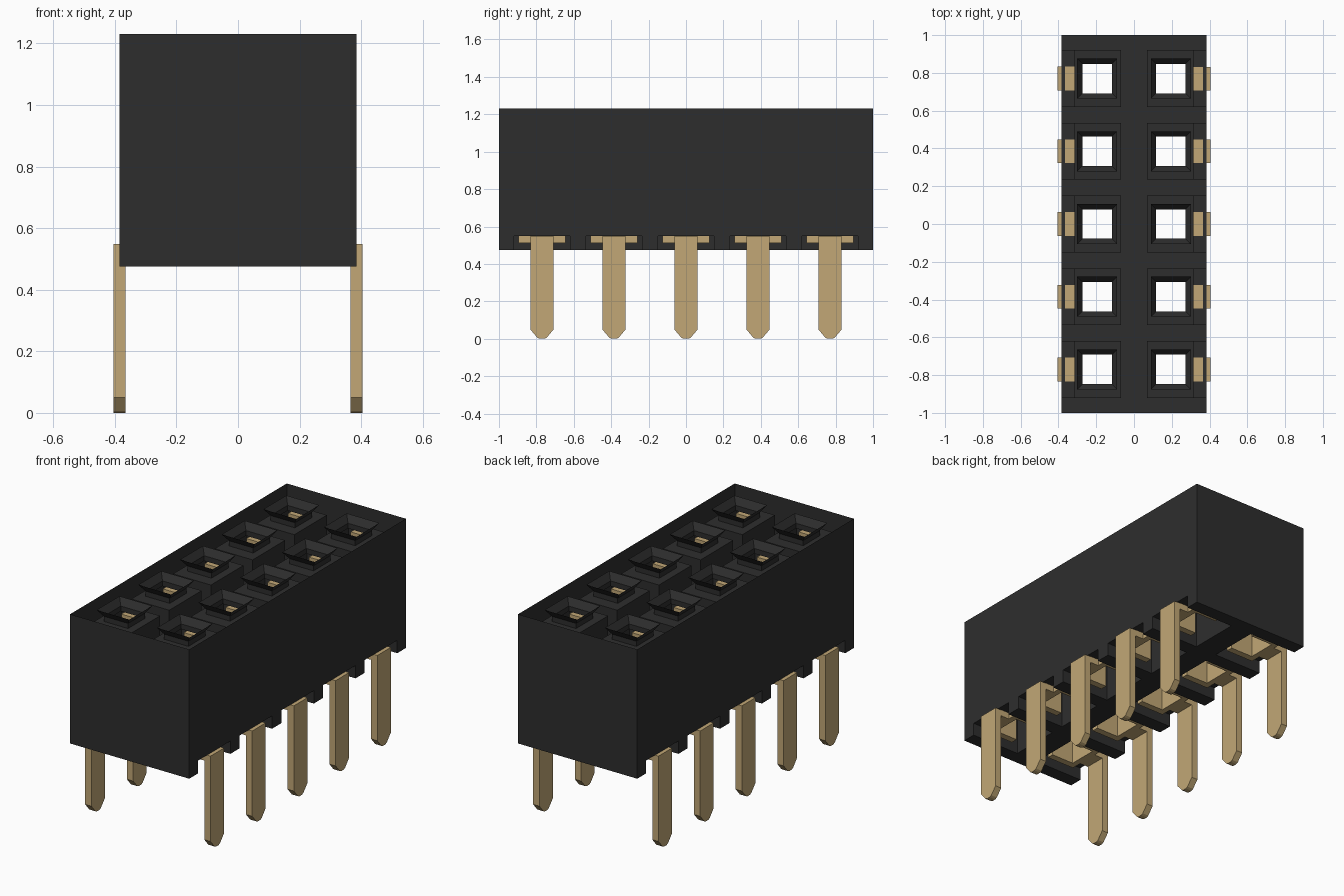
import bpy
import bmesh
from mathutils import Matrix

cube = bpy.data.objects.get("Cube")
if cube:
    bpy.data.objects.remove(cube, do_unlink=True)

PITCH = 0.385
COL_X = 0.195
ROWS = [PITCH * i for i in range(-2, 3)]
CELLS = [(s, y) for s in (-1, 1) for y in ROWS]
BOTTOM, TOP = 0.475, 1.23


def material(name, color, metallic=0.0):
    mat = bpy.data.materials.new(name)
    mat.use_nodes = True
    mat.diffuse_color = color
    bsdf = mat.node_tree.nodes["Principled BSDF"]
    bsdf.inputs["Base Color"].default_value = color
    bsdf.inputs["Roughness"].default_value = 0.6
    return mat


black = material("black plastic", (0.027, 0.027, 0.027, 1))
gold = material("gold metal", (0.54, 0.39, 0.18, 1))


def make_object(name, bm, mat):
    bmesh.ops.recalc_face_normals(bm, faces=bm.faces)
    mesh = bpy.data.meshes.new(name)
    bm.to_mesh(mesh)
    bm.free()
    mesh.materials.append(mat)
    obj = bpy.data.objects.new(name, mesh)
    bpy.context.collection.objects.link(obj)
    return obj


def loft(bm, rings):
    """Closed solid through a list of equal-length point rings."""
    loops = [[bm.verts.new(p) for p in ring] for ring in rings]
    n = len(loops[0])
    for a, b in zip(loops, loops[1:]):
        for i in range(n):
            j = (i + 1) % n
            bm.faces.new((a[i], a[j], b[j], b[i]))
    bm.faces.new(loops[0][::-1])
    bm.faces.new(loops[-1])


def box(bm, x0, x1, y0, y1, z0, z1):
    loft(bm, [[(x0, y0, z), (x1, y0, z), (x1, y1, z), (x0, y1, z)] for z in (z0, z1)])


# Cutter for the contact cavities with their side notches
cavity_profile = [(0.07, 0.4), (0.45, 0.4), (0.45, 0.55),
                  (0.315, 0.55), (0.315, 1.16), (0.07, 1.16)]
bm = bmesh.new()
for s, y in CELLS:
    loft(bm, [[(s * x, y + w, z) for x, z in cavity_profile] for w in (-0.15, 0.15)])
cavity_cutter = make_object("cavity_cutter", bm, black)

# Cutter for the tapered entry holes
bm = bmesh.new()
for s, y in CELLS:
    rings = []
    for r, z in ((0.078, 1.1), (0.078, 1.19), (0.106, TOP), (0.106, 1.3)):
        rings.append([(s * COL_X + a * r, y + b * r, z)
                      for a, b in ((-1, -1), (1, -1), (1, 1), (-1, 1))])
    loft(bm, rings)
hole_cutter = make_object("hole_cutter", bm, black)

# Housing block, cut and then opened at the top
bm = bmesh.new()
box(bm, -0.385, 0.385, -1, 1, BOTTOM, TOP)
housing = make_object("housing", bm, black)
for cutter in (cavity_cutter, hole_cutter):
    cutter.hide_render = True
    mod = housing.modifiers.new(cutter.name, 'BOOLEAN')
    mod.operation = 'DIFFERENCE'
    mod.solver = 'EXACT'
    mod.object = cutter
depsgraph = bpy.context.evaluated_depsgraph_get()
cut_mesh = bpy.data.meshes.new_from_object(housing.evaluated_get(depsgraph))
housing.modifiers.clear()
housing.data = cut_mesh
for cutter in (cavity_cutter, hole_cutter):
    bpy.data.objects.remove(cutter, do_unlink=True)

bm = bmesh.new()
bm.from_mesh(cut_mesh)
top_faces = [f for f in bm.faces if all(v.co.z > TOP - 0.001 for v in f.verts)]
bmesh.ops.delete(bm, geom=top_faces, context='FACES')
bm.to_mesh(cut_mesh)
bm.free()

# Pin: pointed leg, foot plate, and a U-shaped spring contact
leg_profile = [(-0.0625, 0.548), (-0.0625, 0.05), (-0.025, 0.006), (-0.012, 0),
               (0.012, 0), (0.025, 0.006), (0.0625, 0.05), (0.0625, 0.548)]
bm = bmesh.new()
loft(bm, [[(x, y, z) for y, z in leg_profile] for x in (0.365, 0.405)])
box(bm, 0.275, 0.365, -0.0625, 0.0625, 0.512, 0.552)
box(bm, 0.275, 0.31, -0.125, 0.125, 0.512, 0.72)
for side in (-1, 1):
    y0, y1 = sorted((side * 0.085, side * 0.125))
    box(bm, 0.13, 0.275, y0, y1, 0.512, 1.14)
pin = make_object("pin", bm, gold)
pin_mesh = pin.data
bpy.data.objects.remove(pin, do_unlink=True)

for s, y in CELLS:
    side_name = "left" if s > 0 else "right"
    obj = bpy.data.objects.new(f"{side_name}_pin_{ROWS.index(y) + 1}", pin_mesh)
    turn = Matrix.Rotation(0 if s > 0 else 3.14159265, 4, 'Z')
    obj.matrix_world = Matrix.Translation((0, y, 0)) @ turn
    bpy.context.collection.objects.link(obj)
